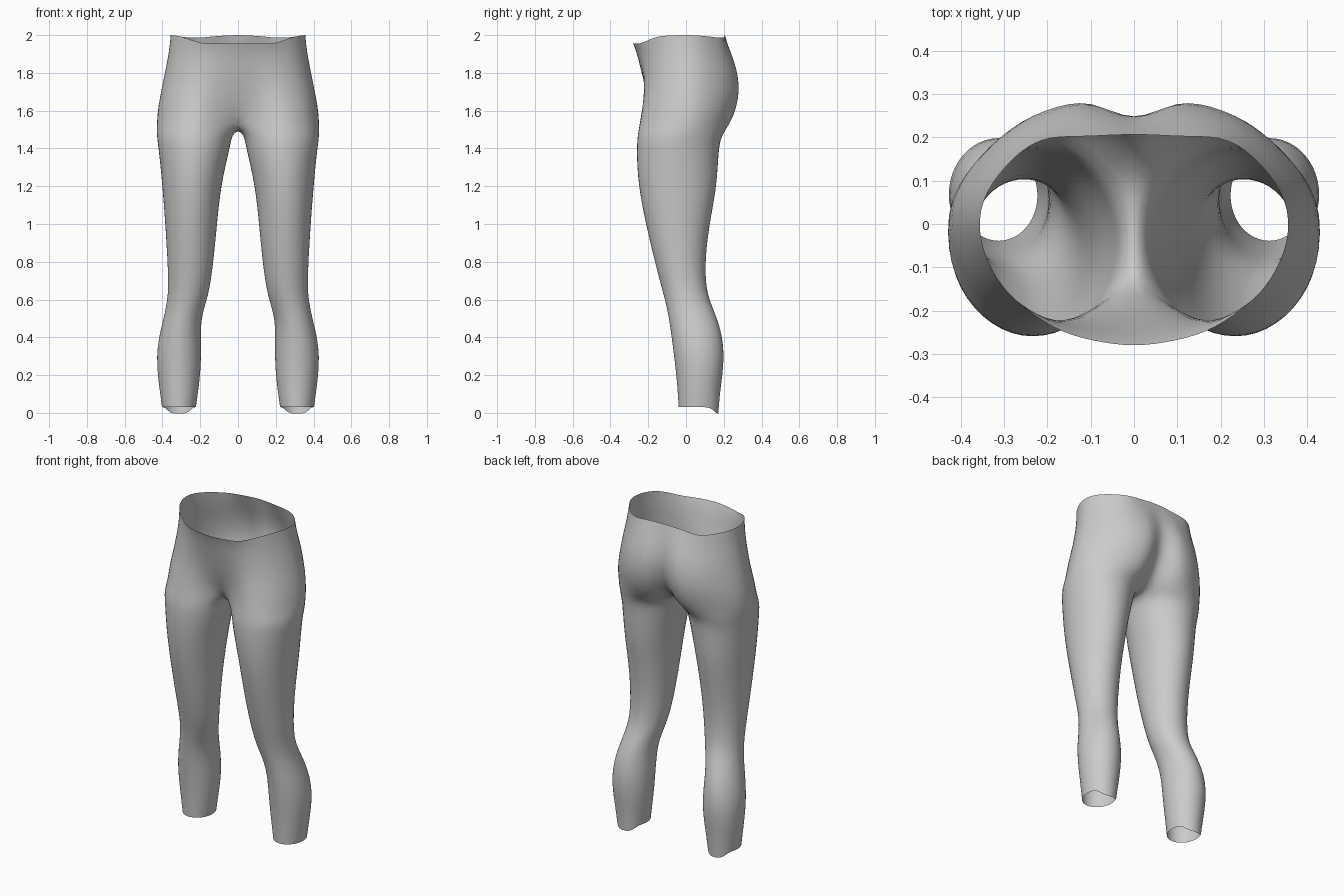
import bpy, bmesh, math
from mathutils import Vector

if "Cube" in bpy.data.objects:
    bpy.data.objects.remove(bpy.data.objects["Cube"])

N = 24        # points around a leg
ARC = 21      # points of the leg loop that continue up into the pelvis

# Leg sections: z, inner x, outer x, front y, back y
LEG = [
    (0.03, .222, .403, -.040, .172), (0.10, .212, .413, -.044, .180),
    (0.20, .199, .426, -.052, .194), (0.30, .194, .432, -.064, .203),
    (0.40, .196, .420, -.077, .194), (0.48, .195, .400, -.088, .172),
    (0.55, .180, .384, -.101, .145), (0.62, .158, .372, -.118, .117),
    (0.70, .143, .370, -.140, .105), (0.82, .127, .375, -.171, .103),
    (1.00, .110, .386, -.214, .125), (1.18, .092, .400, -.250, .162),
    (1.32, .062, .413, -.262, .171), (1.42, .038, .425, -.262, .178),
    (1.47, .030, .432, -.258, .192),
]

# Pelvis half sections, front centre to back centre: z and (x, y) points
PELVIS = [
    (1.53, [(0, -.13), (.08, -.185), (.22, -.25), (.36, -.18), (.432, -.02),
            (.40, .10), (.28, .20), (.12, .235), (0, .13)]),
    (1.62, [(0, -.185), (.08, -.195), (.22, -.235), (.36, -.16), (.425, -.01),
            (.395, .11), (.28, .225), (.12, .275), (0, .205)]),
    (1.72, [(0, -.215), (.09, -.215), (.22, -.217), (.345, -.14), (.405, 0),
            (.37, .12), (.26, .24), (.11, .288), (0, .24)]),
    (1.82, [(0, -.24), (.10, -.235), (.21, -.215), (.325, -.14), (.385, 0),
            (.35, .12), (.25, .225), (.11, .273), (0, .248)]),
    (1.91, [(0, -.262), (.10, -.252), (.20, -.22), (.31, -.14), (.367, -.01),
            (.337, .10), (.24, .20), (.11, .237), (0, .228)]),
    (2.00, [(0, -.281), (.10, -.268), (.19, -.237), (.30, -.15), (.356, -.03),
            (.337, .08), (.23, .19), (.11, .202), (0, .207)]),
]
RIM_Z = [1.955, 1.955, 1.957, 1.992, 2.0, 1.997, 1.985, 1.995, 2.0]


def resample(pts, count):
    """Smooth curve through pts, sampled evenly along its length."""
    p = [Vector(q) for q in pts]
    # mirrored end points keep the centre line smooth
    flip = lambda v: Vector((-v.x, v.y, v.z))
    p = [flip(p[1])] + p + [flip(p[-2])]
    fine = []
    for i in range(1, len(p) - 2):
        a, b, c, d = p[i - 1:i + 3]
        for k in range(16):
            t = k / 16
            fine.append(0.5 * (2 * b + (c - a) * t + (2 * a - 5 * b + 4 * c - d) * t * t
                               + (3 * b - a - 3 * c + d) * t ** 3))
    fine.append(p[-2])
    dist = [0.0]
    for a, b in zip(fine, fine[1:]):
        dist.append(dist[-1] + (b - a).length)
    out, j = [], 0
    for k in range(count):
        s = dist[-1] * k / (count - 1)
        while j < len(fine) - 2 and dist[j + 1] < s:
            j += 1
        out.append(fine[j].lerp(fine[j + 1], (s - dist[j]) / (dist[j + 1] - dist[j])))
    out[0].x = out[-1].x = 0
    return out


bm = bmesh.new()


def bridge(low, high, count, closed):
    for i in range(count if closed else count - 1):
        j = (i + 1) % count
        bm.faces.new((low[i], low[j], high[j], high[i]))


# Leg tube
rings = []
for n, (z, xi, xo, yf, yb) in enumerate(LEG):
    ring = []
    for i in range(N):
        a = math.radians(30 + i * 360 / N)
        # heel-side tab on the lowest loop
        drop = 0.034 * min(1, max(0, -math.sin(a) - 0.6) / 0.3) if n == 0 else 0
        ring.append(bm.verts.new(((xi + xo) / 2 - (xo - xi) / 2 * math.cos(a),
                                  (yf + yb) / 2 - (yb - yf) / 2 * math.sin(a),
                                  z - drop)))
    rings.append(ring)
for low, high in zip(rings, rings[1:]):
    bridge(low, high, N, True)

# Pelvis half shell, its lowest loop closed by the crotch arch on the centre line
shell = []
for n, (z, pts) in enumerate(PELVIS):
    zs = RIM_Z if n == len(PELVIS) - 1 else [z] * len(pts)
    shell.append([bm.verts.new(v) for v in
                  resample([(x, y, h) for (x, y), h in zip(pts, zs)], ARC)])
arch = [bm.verts.new((0, y, 1.497 + 2 * y * y)) for y in (.075, 0, -.075)]
bridge(rings[-1], shell[0] + arch, N, True)
for low, high in zip(shell, shell[1:]):
    bridge(low, high, ARC, False)

mesh = bpy.data.meshes.new("legs_and_hips")
bm.to_mesh(mesh)
bm.free()
body = bpy.data.objects.new("legs_and_hips", mesh)
bpy.context.collection.objects.link(body)

grey = bpy.data.materials.new("plain_grey")
grey.diffuse_color = (0.6, 0.6, 0.6, 1)
grey.use_nodes = True
grey.node_tree.nodes["Principled BSDF"].inputs["Base Color"].default_value = grey.diffuse_color
mesh.materials.append(grey)
for f in mesh.polygons:
    f.use_smooth = True

# Second leg by mirroring, then smoothing
mirror = body.modifiers.new("mirror", 'MIRROR')
mirror.use_clip = True
mirror.merge_threshold = 0.0005
smooth = body.modifiers.new("smooth", 'SUBSURF')
smooth.levels = smooth.render_levels = 1
